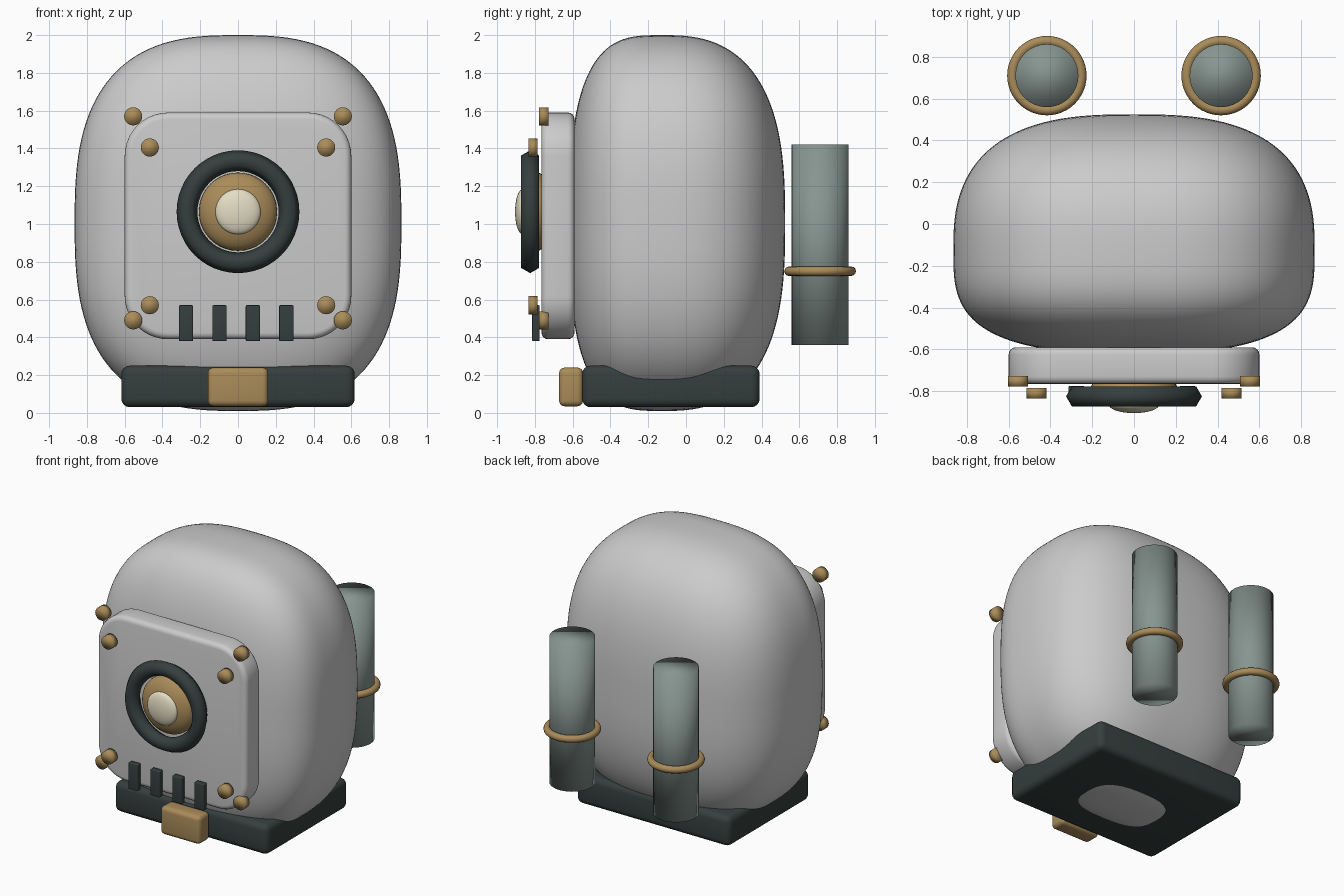
import bpy, bmesh, math
from mathutils import Vector

if "Cube" in bpy.data.objects:
    bpy.data.objects.remove(bpy.data.objects["Cube"])


def material(name, rgb):
    m = bpy.data.materials.new(name)
    m.diffuse_color = (*rgb, 1)
    m.use_nodes = True
    m.node_tree.nodes["Principled BSDF"].inputs["Base Color"].default_value = m.diffuse_color
    return m


DARK = material("dark_rubber", (0.035, 0.05, 0.047))
BRASS = material("brass", (0.40, 0.26, 0.10))
CREAM = material("cream_glass", (0.78, 0.72, 0.55))
TANK = material("tank_metal", (0.24, 0.30, 0.28))


def finish(name, mat=None, angle=None):
    ob = bpy.context.object
    ob.name = ob.data.name = name
    if mat:
        ob.data.materials.append(mat)
    if angle is None:
        bpy.ops.object.shade_smooth()
    else:
        bpy.ops.object.shade_smooth_by_angle(angle=math.radians(angle))
    return ob


def box(name, lo, hi, mat=None, bevel=0.0, corner=0.0):
    """Box between two corners; corner rounds the edges along y, bevel rounds the rest."""
    lo, hi = Vector(lo), Vector(hi)
    bpy.ops.mesh.primitive_cube_add(size=1, location=(lo + hi) / 2)
    me = bpy.context.object.data
    bm = bmesh.new()
    bm.from_mesh(me)
    bmesh.ops.scale(bm, vec=hi - lo, verts=bm.verts)
    if corner:
        edges = [e for e in bm.edges
                 if abs(e.verts[0].co.y - e.verts[1].co.y) > 0.01]
        bmesh.ops.bevel(bm, geom=edges, offset=corner, segments=10,
                        profile=0.5, affect='EDGES')
    if bevel:
        bm.normal_update()
        edges = [e for e in bm.edges if e.calc_face_angle(0) > 1.0]
        bmesh.ops.bevel(bm, geom=edges, offset=bevel, segments=4,
                        profile=0.5, affect='EDGES')
    bm.to_mesh(me)
    bm.free()
    return finish(name, mat, 40)


def cylinder(name, loc, r, depth, mat, along_y=False, sides=32):
    bpy.ops.mesh.primitive_cylinder_add(
        vertices=sides, radius=r, depth=depth, location=loc,
        rotation=(math.pi / 2 if along_y else 0, 0, 0))
    return finish(name, mat)


def torus(name, loc, major, minor, mat, along_y=False, minor_segs=12):
    bpy.ops.mesh.primitive_torus_add(
        major_radius=major, minor_radius=minor, major_segments=48,
        minor_segments=minor_segs, location=loc,
        rotation=(math.pi / 2 if along_y else 0, 0, 0))
    return finish(name, mat)


def lens(name, loc, r, depth, mat):
    bpy.ops.mesh.primitive_uv_sphere_add(segments=40, ring_count=20, radius=1,
                                         location=loc, rotation=(math.pi / 2, 0, 0))
    for v in bpy.context.object.data.vertices:
        v.co = Vector((v.co.x * r, v.co.y * r, v.co.z * depth))
    return finish(name, mat)


# Body: soft superellipsoid, fuller at the front than at the back
bpy.ops.mesh.primitive_cube_add(size=2)
body = bpy.context.object
bm = bmesh.new()
bm.from_mesh(body.data)
bmesh.ops.subdivide_edges(bm, edges=bm.edges, cuts=31, use_grid_fill=True)


def power(u, size, n):
    return math.copysign(size * abs(u) ** (2 / n), u)


for v in bm.verts:
    d = Vector([math.tan(c * math.pi / 4) for c in v.co]).normalized()
    front = d.y < 0
    v.co = (power(d.x, 0.865, 2.75),
            power(d.y, 0.50 if front else 0.645, 3.3 if front else 2.6) - 0.12,
            power(d.z, 0.995, 2.75) + 1.005)
bm.to_mesh(body.data)
bm.free()
finish("body_shell")

# Front plate
box("front_plate", (-0.6, -0.765, 0.39), (0.6, -0.59, 1.59), bevel=0.035, corner=0.23)

# Porthole: hexagonal-section ring, brass dome and cream lens
torus("porthole_ring", (0, -0.825, 1.065), 0.27, 0.055, DARK, True, 6)
lens("porthole_dome", (0, -0.79, 1.065), 0.207, 0.095, BRASS)
lens("porthole_lens", (0, -0.865, 1.065), 0.12, 0.04, CREAM)

# Bolts in two sets of four
for side in (-1, 1):
    for z in (1.57, 0.49):
        cylinder("outer_bolt", (side * 0.555, -0.753, z), 0.048, 0.05, BRASS, True, 24)
    for z in (1.405, 0.57):
        cylinder("inner_bolt", (side * 0.467, -0.81, z), 0.048, 0.05, BRASS, True, 24)

# Vent slats
for i in range(4):
    x = -0.275 + i * 0.177
    box("vent_slat", (x - 0.038, -0.815, 0.38), (x + 0.038, -0.775, 0.57), DARK, bevel=0.006)

# Base collar and buckle
box("base_collar", (-0.618, -0.55, 0.03), (0.618, 0.39, 0.25), DARK, bevel=0.045)
box("buckle", (-0.16, -0.672, 0.035), (0.16, -0.545, 0.24), BRASS, bevel=0.03)

# Rear tanks with bands
for side in (-1, 1):
    cylinder("rear_tank", (side * 0.417, 0.71, 0.89), 0.151, 1.06, TANK)
    torus("tank_band", (side * 0.417, 0.71, 0.75), 0.165, 0.025, BRASS)
